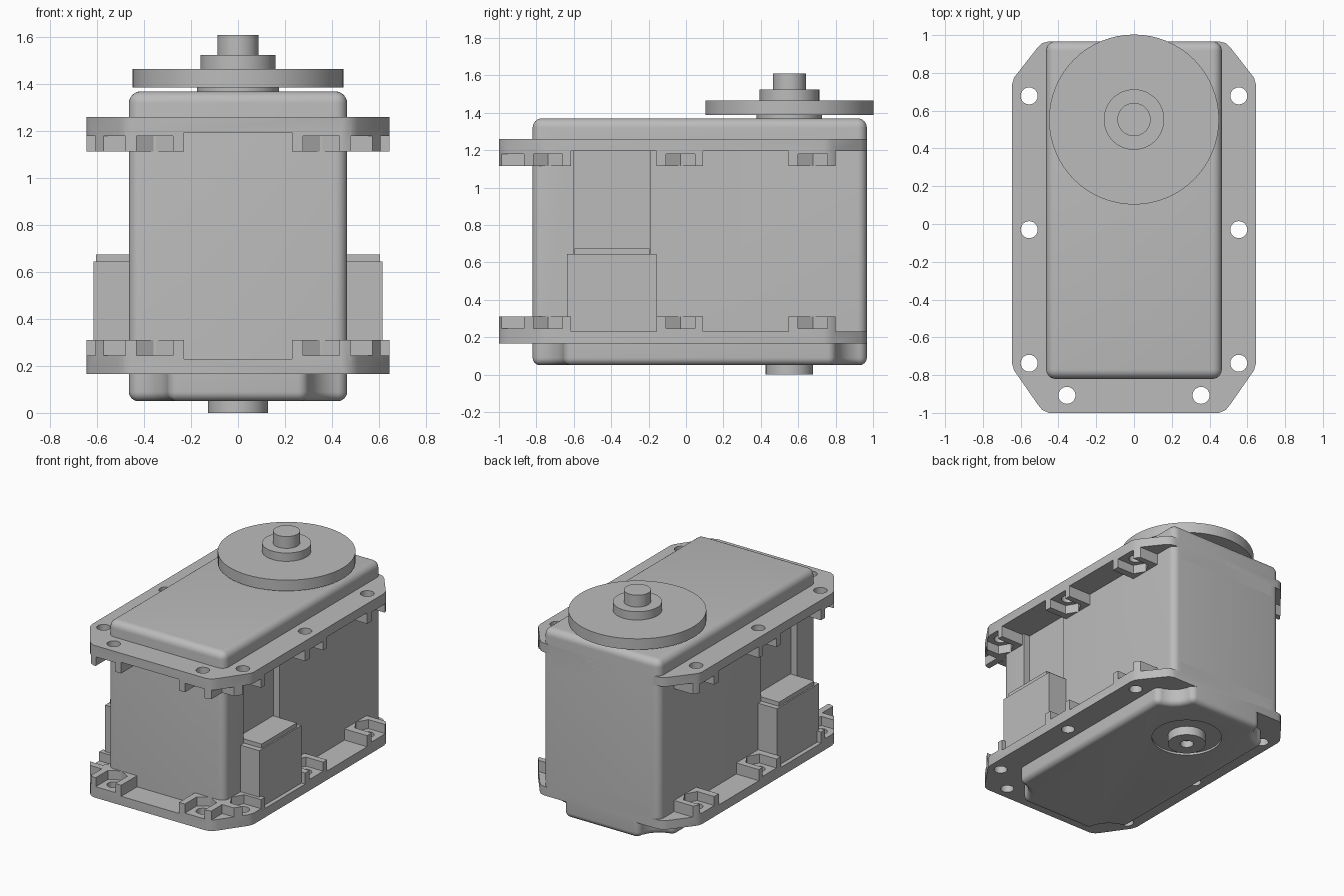
import bpy, bmesh, math
from mathutils import Matrix, Vector

if "Cube" in bpy.data.objects:
    bpy.data.objects.remove(bpy.data.objects["Cube"], do_unlink=True)

grey = bpy.data.materials.new("light grey plastic")
grey.use_nodes = True
colour = (0.5, 0.5, 0.5, 1)
grey.diffuse_color = colour
grey.node_tree.nodes["Principled BSDF"].inputs["Base Color"].default_value = colour


def finish(bm, name):
    bmesh.ops.recalc_face_normals(bm, faces=bm.faces)
    mesh = bpy.data.meshes.new(name)
    bm.to_mesh(mesh)
    bm.free()
    mesh.materials.append(grey)
    obj = bpy.data.objects.new(name, mesh)
    bpy.context.collection.objects.link(obj)
    return obj


def prism(name, outline, z0, z1, bevel=None, width=0.05):
    """Extrude an outline from z0 to z1, rounding the edges chosen by a rule."""
    bm = bmesh.new()
    face = bm.faces.new([bm.verts.new((x, y, z0)) for x, y in outline])
    top = bmesh.ops.extrude_face_region(bm, geom=[face])["geom"]
    bmesh.ops.translate(bm, vec=(0, 0, z1 - z0),
                        verts=[v for v in top if isinstance(v, bmesh.types.BMVert)])
    bmesh.ops.recalc_face_normals(bm, faces=bm.faces)
    if bevel:
        bmesh.ops.bevel(bm, geom=[e for e in bm.edges if bevel(e)], offset=width,
                        segments=6, profile=0.5, affect='EDGES', clamp_overlap=True)
    return finish(bm, name)


def box(name, x0, x1, y0, y1, z0, z1):
    return prism(name, [(x0, y0), (x1, y0), (x1, y1), (x0, y1)], z0, z1)


def disc(name, x, y, r, z0, z1, sides=64):
    angles = [2 * math.pi * i / sides for i in range(sides)]
    return prism(name, [(x + r * math.cos(a), y + r * math.sin(a)) for a in angles], z0, z1)


def cut(obj, cutters):
    for cutter in cutters:
        mod = obj.modifiers.new("cut", 'BOOLEAN')
        mod.operation, mod.solver, mod.object = 'DIFFERENCE', 'EXACT', cutter
        bpy.context.view_layer.update()
        deps = bpy.context.evaluated_depsgraph_get()
        mesh = bpy.data.meshes.new_from_object(obj.evaluated_get(deps))
        obj.modifiers.clear()
        obj.data = mesh
        bpy.data.objects.remove(cutter, do_unlink=True)


def smooth(obj):
    bpy.ops.object.select_all(action='DESELECT')
    obj.select_set(True)
    bpy.context.view_layer.objects.active = obj
    bpy.ops.object.shade_smooth_by_angle(angle=math.radians(32))


HALF, FRONT, BACK = 0.465, -0.82, 0.967
AXIS = 0.553
corners = [(HALF, FRONT), (HALF, BACK), (-HALF, BACK), (-HALF, FRONT)]


def vertical(e):
    d = e.verts[0].co - e.verts[1].co
    return abs(d.z) > 0.01


# Main case with rounded uprights and top, and a shallow channel on each side
case = prism("case", corners, 0.17, 1.37,
             lambda e: vertical(e) or e.verts[0].co.z > 1)
cut(case, [box("channel_cutter", min(s * 0.415, s * 0.6), max(s * 0.415, s * 0.6),
               -0.6, -0.19, 0.2, 1.22) for s in (-1, 1)])

# Bottom cap with scooped corners
outline = []
for i, (cx, cy) in enumerate(corners):
    for k in range(6):
        a = math.radians(180 + 90 * i - 18 * k)
        outline.append((cx + 0.17 * math.cos(a), cy + 0.17 * math.sin(a)))


def cap_edges(e):
    if vertical(e):
        return e.calc_face_angle(0) > 1
    return e.verts[0].co.z < 0.1


cap = prism("bottom_cap", outline, 0.05, 0.2, cap_edges, 0.04)
cut(cap, [disc("seat_cutter", 0, AXIS, 0.235, 0, 0.065)])

# Mounting flange: outline, gaps between bosses, nut pockets and screw holes
half = [(0.45, -1), (0.485, -0.985), (0.51, -0.955), (0.635, -0.775), (0.645, -0.74),
        (0.645, 0.74), (0.635, 0.775), (0.51, 0.935), (0.485, 0.958), (0.45, BACK)]
flange_outline = half + [(-x, y) for x, y in reversed(half)]


def pocket(x, y, direction):
    """Nut pocket with a pointed inner end, open towards a direction."""
    d = Vector(direction)
    n = Vector((-d.y, d.x))
    shape = [(-0.09, 0), (-0.045, -0.078), (0.3, -0.078), (0.3, 0.078), (-0.045, 0.078)]
    points = [Vector((x, y)) + d * u + n * v for u, v in shape]
    return prism("pocket_cutter", [tuple(p) for p in points], 0.245, 0.4)


def flange_cutters():
    cutters = [box("gap_cutter", -0.23, 0.23, -1.1, -0.75, 0.23, 0.4)]
    for s in (-1, 1):
        for y0, y1, z in ((-0.615, -0.157, 0.23), (0.092, 0.548, 0.23), (0.8, 1.1, 0.23)):
            x0, x1 = sorted((s * 0.4, s * 0.8))
            cutters.append(box("gap_cutter", x0, x1, y0, y1, z, 0.4))
        x0, x1 = sorted((s * 0.48, s * 0.8))
        cutters.append(box("corner_cutter", x0, x1, -1.1, -0.865, 0.245, 0.4))
        screws = [(s * 0.555, y, (s, 0)) for y in (-0.737, -0.03, 0.678)]
        screws.append((s * 0.355, -0.907, (0, -1)))
        for x, y, d in screws:
            cutters.append(pocket(x, y, d))
            cutters.append(disc("hole_cutter", x, y, 0.045, 0.1, 0.4, 24))
    return cutters


lower = prism("lower_flange", flange_outline, 0.165, 0.31)
cut(lower, flange_cutters())
upper = bpy.data.objects.new("upper_flange", lower.data.copy())
bpy.context.collection.objects.link(upper)
upper.data.transform(Matrix.Translation((0, 0, 1.425)) @ Matrix.Diagonal((1, 1, -1, 1)))
upper.data.flip_normals()

# Side connectors with a small stepped top
for side, s in (("left", 1), ("right", -1)):
    x0, x1 = sorted((s * 0.4, s * 0.615))
    box(side + "_connector", x0, x1, -0.635, -0.157, 0.2, 0.645)
    x0, x1 = sorted((s * 0.4, s * 0.605))
    box(side + "_connector_step", x0, x1, -0.595, -0.195, 0.6, 0.675)

# Output horn, shaft and rear pivot
horn = [disc("horn_collar", 0, AXIS, 0.175, 1.35, 1.4),
        disc("horn_disc", 0, AXIS, 0.45, 1.387, 1.465),
        disc("horn_hub", 0, AXIS, 0.16, 1.45, 1.525),
        disc("output_shaft", 0, AXIS, 0.088, 1.5, 1.61)]
pivot = disc("bottom_pivot", 0, AXIS, 0.127, 0, 0.1)
cut(pivot, [disc("pivot_cutter", 0, AXIS, 0.045, -0.1, 0.05, 24)])

for obj in horn + [pivot, case, cap, lower, upper]:
    smooth(obj)
